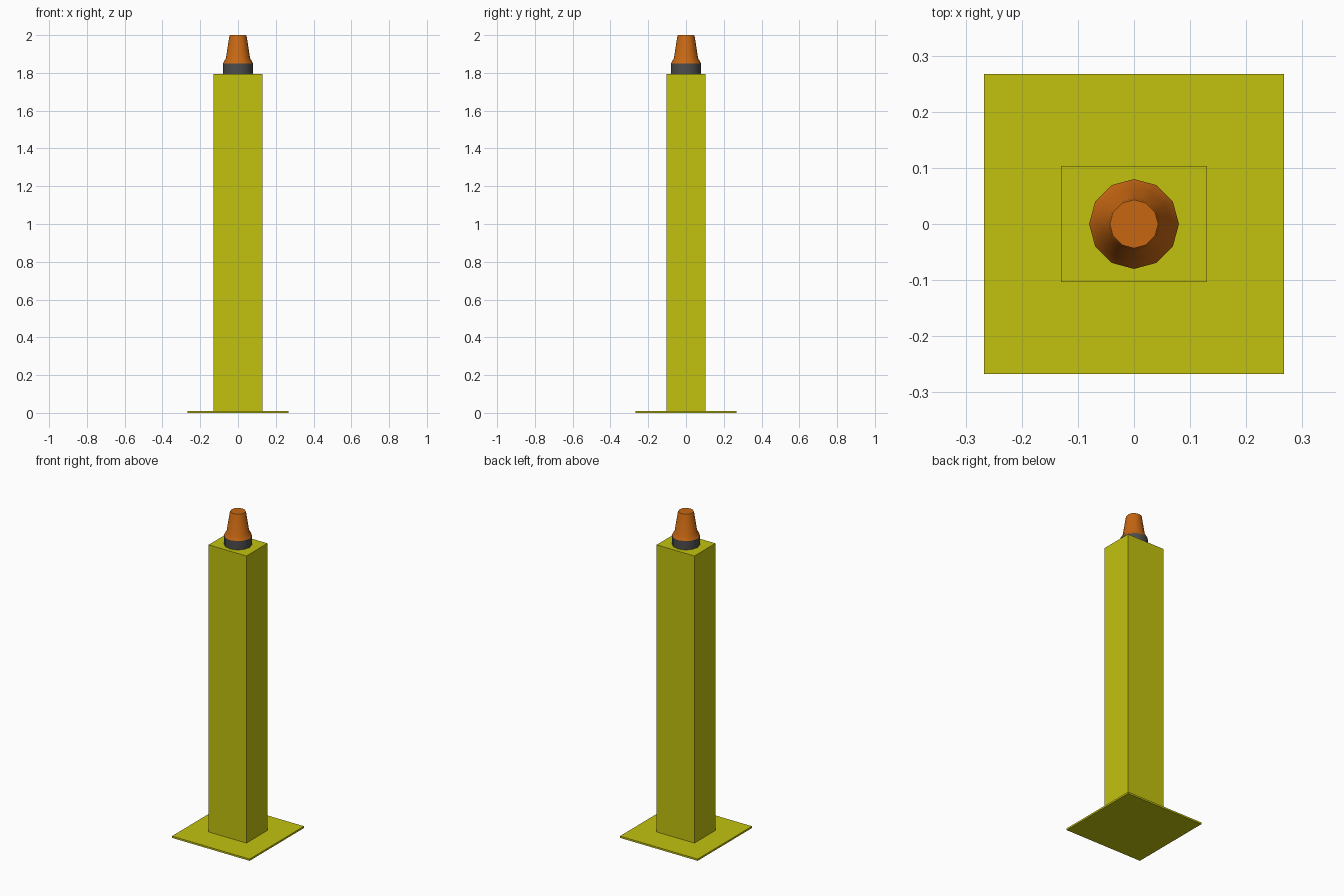
import bpy
import bmesh
from math import cos, sin, tau, radians

cube = bpy.data.objects.get("Cube")
if cube:
    bpy.data.objects.remove(cube, do_unlink=True)


def material(name, rgb):
    mat = bpy.data.materials.new(name)
    mat.use_nodes = True
    colour = (*rgb, 1)
    mat.diffuse_color = colour
    mat.node_tree.nodes["Principled BSDF"].inputs["Base Color"].default_value = colour
    return mat


def finish(name, bm, mat):
    bmesh.ops.recalc_face_normals(bm, faces=bm.faces)
    mesh = bpy.data.meshes.new(name)
    bm.to_mesh(mesh)
    bm.free()
    mesh.materials.append(mat)
    obj = bpy.data.objects.new(name, mesh)
    bpy.context.collection.objects.link(obj)
    return obj


def box(name, width, depth, bottom, top, mat):
    bm = bmesh.new()
    bmesh.ops.create_cube(bm, size=1)
    bmesh.ops.scale(bm, verts=bm.verts, vec=(width, depth, top - bottom))
    bmesh.ops.translate(bm, verts=bm.verts, vec=(0, 0, (top + bottom) / 2))
    return finish(name, bm, mat)


def turned(name, profile, mat, sides=12):
    """Closed round part from (radius, height) pairs, smooth around its side."""
    bm = bmesh.new()
    rings = [[bm.verts.new((r * cos(tau * i / sides), r * sin(tau * i / sides), z))
              for i in range(sides)] for r, z in profile]
    for low, high in zip(rings, rings[1:]):
        for i in range(sides):
            j = (i + 1) % sides
            bm.faces.new((low[i], low[j], high[j], high[i]))
    bm.faces.new(rings[0])
    bm.faces.new(rings[-1])
    obj = finish(name, bm, mat)
    bpy.ops.object.select_all(action="DESELECT")
    obj.select_set(True)
    bpy.context.view_layer.objects.active = obj
    bpy.ops.object.shade_smooth_by_angle(angle=radians(40))
    return obj


yellow = material("yellow paint", (0.54, 0.54, 0.005))
orange = material("orange lens", (0.57, 0.135, 0.006))
grey = material("dark grey", (0.075, 0.075, 0.075))

# Base plate and post
box("base_plate", 0.534, 0.534, 0, 0.011, yellow)
box("post", 0.26, 0.206, 0.011, 1.795, yellow)

# Warning lamp: collar and flared lens
turned("lamp_collar", [(0.08, 1.795), (0.08, 1.85)], grey)
turned("lamp_lens", [(0.08, 1.85), (0.064, 1.878), (0.046, 1.993), (0.043, 2.0)], orange)
